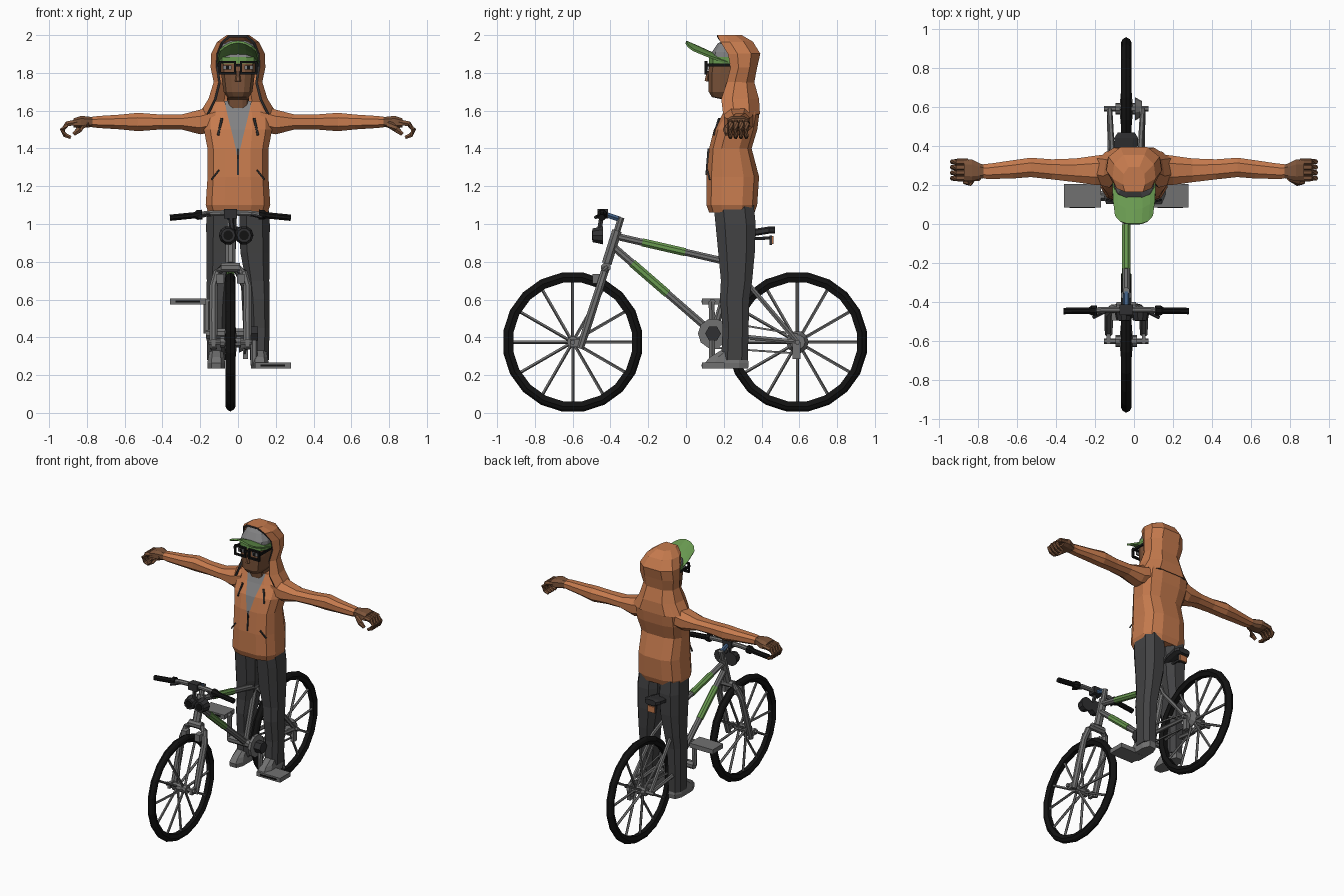
import bpy, bmesh, math
from mathutils import Vector as V

if "Cube" in bpy.data.objects:
    bpy.data.objects.remove(bpy.data.objects["Cube"])

def mat(name, r, g, b):
    m = bpy.data.materials.new(name)
    m.diffuse_color = (r, g, b, 1)
    m.use_nodes = True
    m.node_tree.nodes["Principled BSDF"].inputs["Base Color"].default_value = m.diffuse_color
    return m

ORANGE = mat("orange cloth", .56, .195, .075)
PANTS = mat("charcoal cloth", .055, .055, .057)
BLACK = mat("black rubber", .006, .006, .006)
METAL = mat("grey metal", .165, .165, .165)
GREEN = mat("green", .14, .32, .08)
SKIN = mat("brown skin", .20, .088, .042)
SHIRT = mat("shirt grey", .22, .22, .225)
DARK = mat("dark grey", .03, .03, .032)
BLUE = mat("blue metal", .05, .11, .22)
BX = -.04  # bike centre line

def finish(name, bm, *mats):
    bmesh.ops.recalc_face_normals(bm, faces=bm.faces)
    me = bpy.data.meshes.new(name)
    bm.to_mesh(me)
    bm.free()
    for m in mats:
        me.materials.append(m)
    ob = bpy.data.objects.new(name, me)
    bpy.context.collection.objects.link(ob)
    return ob

def loft(name, rings, *mats, closed=True, loop=False, caps=True):
    bm = bmesh.new()
    vs = [[bm.verts.new(p) for p in r] for r in rings]
    n = len(vs[0])
    pairs = list(zip(vs, vs[1:])) + ([(vs[-1], vs[0])] if loop else [])
    for a, b in pairs:
        for i in range(n if closed else n - 1):
            j = (i + 1) % n
            bm.faces.new((a[i], a[j], b[j], b[i]))
    if caps and closed and not loop:
        bm.faces.new(vs[0])
        bm.faces.new(vs[-1])
    return finish(name, bm, *mats)

def oval(c, u, v, n=12, e=3):
    """Rounded-square ring with half axes u and v."""
    f = lambda t: math.copysign(abs(t) ** (2 / e), t)
    ang = [math.tau * (i + .5) / n for i in range(n)]
    return [V(c) + V(u) * f(math.cos(a)) + V(v) * f(math.sin(a)) for a in ang]

def stack(name, rows, m, n=12, e=3, xc=0):
    """Upright body from rows of (z, half width, front y, back y[, centre x])."""
    rings = []
    for r in rows:
        z, w, f, b = r[:4]
        x = r[4] if len(r) > 4 else xc
        rings.append(oval((x, (f + b) / 2, z), (w, 0, 0), (0, (b - f) / 2, 0), n, e))
    return loft(name, rings, m)

def tube(name, pts, r, m, n=8):
    pts = [V(p) for p in pts]
    rs = r if isinstance(r, (list, tuple)) else [r] * len(pts)
    rings = []
    for i, p in enumerate(pts):
        d = (pts[min(i + 1, len(pts) - 1)] - pts[max(i - 1, 0)]).normalized()
        h = V((0, 1, 0)) if abs(d.x) > .7 else V((1, 0, 0))
        u = d.cross(h).normalized()
        rings.append(oval(p, u * rs[i], d.cross(u) * rs[i], n, 2))
    return loft(name, rings, m)

def box(name, c, s, m):
    bm = bmesh.new()
    bmesh.ops.create_cube(bm, size=1)
    for v in bm.verts:
        v.co = V(c) + V([v.co[i] * s[i] for i in range(3)])
    return finish(name, bm, m)

# ---------- rider: clothes ----------
stack("hoodie_body", [(1.06, .16, .12, .365), (1.10, .175, .105, .38), (1.25, .165, .105, .39),
      (1.40, .165, .12, .35), (1.50, .185, .145, .38), (1.58, .185, .19, .39),
      (1.65, .14, .22, .375)], ORANGE)
half = [(.8, 0), (1, .3), (.93, .72), (.5, 1)]
hood_rows = [(1.58, .2, .2, .385), (1.66, .15, .19, .38), (1.75, .122, .22, .355), (1.83, .138, .24, .37),
             (1.90, .135, .225, .387), (1.96, .105, .185, .35), (1.995, .055, .165, .29)]
arcs = [[V((s * fx * w, f + fy * (b - f), z)) for s, row in ((1, half), (-1, half[::-1])) for fx, fy in row]
        for z, w, f, b in hood_rows]
hood = loft("hood", arcs, ORANGE, DARK, closed=False)
bm = bmesh.new()
bm.from_mesh(hood.data)
bm.verts.ensure_lookup_table()
bm.faces.new(bm.verts[-8:])
bmesh.ops.recalc_face_normals(bm, faces=bm.faces)
bm.to_mesh(hood.data)
bm.free()
sol = hood.modifiers.new("thickness", 'SOLIDIFY')
sol.thickness, sol.offset, sol.material_offset_rim = .014, 0, 1

# shirt opening and zip as thin plates on the chest
vee = [(1.65, .072, .216), (1.58, .056, .186), (1.50, .036, .142), (1.40, .012, .117), (1.35, .004, .112)]
loft("shirt_front", [[V((-w, y, z)), V((w, y, z))] for z, w, y in vee], SHIRT, closed=False)
tube("zip", [(0, .118, 1.40), (0, .107, 1.26)], .006, DARK, 4)
for s in (1, -1):
    tube("drawstring", [(s * .085, .175, 1.56), (s * .105, .148, 1.47)], .007, DARK, 5)
    tube("pocket_zip", [(s * .10, .112, 1.285), (s * .14, .125, 1.235)], .006, DARK, 4)
    # sleeve: x, centre y, centre z, half depth, half height
    sl = [(.12, .28, 1.56, .085, .075), (.20, .275, 1.54, .08, .07), (.30, .275, 1.54, .065, .042),
          (.42, .28, 1.54, .055, .043), (.53, .29, 1.54, .053, .052), (.62, .28, 1.54, .05, .042),
          (.74, .27, 1.54, .042, .034), (.77, .27, 1.54, .04, .03)]
    loft("sleeve", [oval((s * x, y, z), (0, a, 0), (0, 0, b), 8, 2.3) for x, y, z, a, b in sl], ORANGE)
    # hand with curled fingers and thumb
    pm = [(.75, .27, 1.54, .03, .023), (.79, .27, 1.54, .042, .03), (.83, .275, 1.54, .058, .034),
          (.87, .275, 1.535, .056, .026)]
    loft("palm", [oval((s * x, y, z), (0, a, 0), (0, 0, b), 8) for x, y, z, a, b in pm], SKIN)
    for k in range(4):
        y = .235 + k * .028
        tube("finger", [(s * .85, y, 1.54), (s * .905, y, 1.53), (s * .93, y, 1.50), (s * .915, y, 1.47),
             (s * .885, y, 1.458)], [.016, .016, .014, .013, .01], SKIN, 6)
    tube("thumb", [(s * .80, .24, 1.53), (s * .84, .212, 1.50), (s * .87, .215, 1.475)], [.022, .018, .011], SKIN, 6)
    # trouser leg and shoe
    stack("trouser_leg", [(1.10, .08, .14, .365, s * .085), (1.0, .085, .15, .375, s * .088),
          (.85, .082, .165, .37, s * .09), (.70, .066, .18, .355, s * .103), (.60, .06, .175, .34, s * .11),
          (.45, .056, .19, .335, s * .114), (.28, .052, .182, .332, s * .114)], PANTS, 8, 2.8)
    stack("shoe", [(.235, .048, .10, .335, s * .115), (.265, .05, .095, .338, s * .115),
          (.295, .044, .12, .33, s * .115), (.33, .038, .18, .32, s * .115)], METAL, 8)

# ---------- rider: head ----------
stack("head", [(1.58, .06, .205, .31), (1.66, .06, .19, .31), (1.672, .058, .135, .31), (1.70, .078, .118, .32),
      (1.80, .092, .115, .34), (1.87, .1, .125, .345), (1.93, .09, .16, .33)], SKIN)
stack("cap_crown", [(1.865, .106, .122, .35), (1.91, .104, .135, .35), (1.955, .08, .165, .32),
      (1.972, .04, .2, .28)], SHIRT)
us = [-1, -.75, -.4, 0, .4, .75, 1]
brim = loft("cap_brim", [[V((.095 * u, .04 * u ** 4, 1.965 - .045 * u * u)) for u in us],
            [V((.106 * u, .07 + .055 * u * u, 1.935 - .05 * u * u)) for u in us],
            [V((.108 * u, .135 + .09 * u * u, 1.905 - .055 * u * u)) for u in us]], GREEN, closed=False)
sol = brim.modifiers.new("thickness", 'SOLIDIFY')
sol.thickness, sol.offset = .012, 0
stack("cap_band", [(1.85, .107, .119, .352), (1.885, .108, .12, .352)], GREEN)
tube("nose", [(0, .118, 1.81), (0, .112, 1.755)], [.008, .016], SKIN, 6)
for s in (1, -1):
    cx = s * .056
    for dz in (.03, -.03):
        box("glasses_rim", (cx, .106, 1.828 + dz), (.09, .016, .012), BLACK)
    for dx in (.04, -.04):
        box("glasses_rim_side", (cx + dx, .106, 1.828), (.012, .016, .06), BLACK)
    box("eye_white", (cx, .116, 1.828), (.045, .008, .022), SHIRT)
    box("pupil", (cx, .112, 1.828), (.017, .008, .02), BLACK)
    box("glasses_arm", (s * .103, .17, 1.842), (.01, .13, .016), BLACK)
box("glasses_bridge", (0, .106, 1.84), (.035, .014, .012), BLACK)

# ---------- bike: wheels ----------
ZW, FY, RY = .375, -.60, .59
prof = [(.318, -.016), (.345, -.027), (.362, -.018), (.372, 0), (.362, .018), (.345, .027), (.318, .016)]
for nm, cy in (("front", FY), ("rear", RY)):
    loft(nm + "_tyre", [[V((BX + w, cy + r * math.cos(a), ZW + r * math.sin(a))) for r, w in prof]
         for a in (math.tau * (i + .5) / 20 for i in range(20))], BLACK, loop=True)
    for i in range(12):
        a = math.tau * i / 12
        d = V((0, math.cos(a), math.sin(a)))
        c = V((BX, cy, ZW))
        tube(nm + "_spoke", [c + V((.025 * (-1) ** i, 0, 0)) + d * .02, c + d * .325], .009, METAL, 5)
    tube(nm + "_hub", [(BX - .055, cy, ZW), (BX + .055, cy, ZW)], .03, METAL, 10)
    tube(nm + "_axle", [(BX - .115, cy, ZW), (BX + .115, cy, ZW)], .014, METAL, 6)

# ---------- bike: frame ----------
def banded(name, a, b, t0, t1, r):
    """Metal tube with a painted green middle section."""
    a, b = V(a), V(b)
    tube(name, [a, b], r, METAL)
    tube(name + "_band", [a.lerp(b, t0), a.lerp(b, t1)], r + .003, GREEN)

banded("top_tube", (BX, -.37, .935), (BX, .26, .79), .22, .58, .02)
banded("down_tube", (BX, -.385, .88), (BX, .145, .42), .19, .54, .021)
tube("seat_tube", [(BX, .145, .42), (BX, .265, .82)], .02, METAL)
tube("seat_post", [(BX, .265, .82), (BX, .31, .95)], .014, METAL)
tube("head_tube", [(BX, -.365, .965), (BX, -.42, .79)], .028, METAL)
tube("steerer", [(BX, -.343, 1.035), (BX, -.39, .88)], .019, METAL)
tube("fork_crown", [(BX - .05, -.425, .77), (BX + .05, -.425, .77)], .026, METAL)
for s in (1, -1):
    q = lambda x, y, z: (BX + s * x, y, z)
    tube("fork_leg", [q(.03, -.422, .775), q(.07, -.433, .742), q(.09, -.455, .67), q(.09, -.51, .50),
         q(.09, -.56, .34)], [.022, .022, .022, .024, .02], METAL)
    box("dropout", q(.09, -.58, .37), (.02, .07, .04), METAL)
    box("front_brake", q(.055, -.47, .71), (.04, .05, .05), METAL)
    tube("seat_stay", [q(.02, .25, .78), q(.07, .34, .67), q(.085, RY, ZW)], .014, METAL, 6)
    tube("chain_stay", [q(.02, .145, .42), q(.08, .28, .405), q(.085, RY, ZW)], .014, METAL, 6)
    # cranks and pedals: one up, one down
    zp = .42 - s * .17
    tube("crank", [q(.125, .14, .42), q(.125, .135, zp)], .018, METAL, 6)
    box("pedal", q(.225, .145, zp), (.19, .12, .032), METAL)
    box("pedal_slot", q(.225, .084, zp), (.13, .006, .01), BLACK)
    tube("pedal_pin", [q(.11, .14, zp), q(.18, .14, zp)], .016, METAL, 6)
    # handlebar side and grip
    tube("handlebar_half", [q(0, -.44, 1.06), q(.12, -.44, 1.055), q(.2, -.445, 1.045)], .016, METAL)
    tube("grip", [q(.15, -.443, 1.05), q(.175, -.443, 1.048), q(.19, -.444, 1.046), q(.32, -.446, 1.033)],
         [.028, .028, .018, .018], BLACK)
    tube("brake_lever", [q(.11, -.45, 1.05), q(.17, -.48, 1.035)], .009, DARK, 5)
    tube("lamp", [(-.01 + s * .042, -.495, .94), (-.01 + s * .042, -.44, .94)], [.038, .05], DARK, 10)
    tube("lamp_ring", [(-.01 + s * .042, -.498, .94), (-.01 + s * .042, -.492, .94)], .026, BLACK, 10)
tube("stem", [(BX, -.35, 1.025), (BX, -.44, 1.055)], .016, BLUE, 6)
box("bar_clamp", (BX, -.44, 1.055), (.07, .055, .05), DARK)
tube("lamp_bracket", [(BX, -.445, 1.05), (BX + .01, -.46, .96)], .014, DARK, 6)

# ---------- bike: drive and saddle ----------
tube("bottom_bracket", [(BX - .13, .143, .42), (BX + .13, .143, .42)], .028, METAL)
tube("chainring", [(BX + .075, .143, .42), (BX + .095, .143, .42)], .08, METAL, 10)
tube("chainring_bolt", [(BX + .095, .143, .42), (BX + .145, .143, .42)], .042, DARK, 6)
tube("cogs", [(BX + .045, RY, ZW), (BX + .08, RY, ZW)], [.06, .04], METAL, 10)
for z0, z1 in ((.49, .415), (.345, .315)):
    tube("chain", [(BX + .083, .145, z0), (BX + .075, RY, z1)], .007, METAL, 4)
box("gear_changer", (BX + .08, .585, .33), (.025, .04, .09), METAL)
sd = [(.19, .015, .945), (.27, .025, .948), (.36, .06, .955), (.44, .065, .968), (.47, .045, .968)]
loft("saddle", [oval((BX, y, z), (w, 0, 0), (0, 0, .02), 8) for y, w, z in sd], DARK)
tube("reflector_arm", [(BX, .31, .92), (BX, .45, .925)], .009, DARK, 5)
box("reflector_holder", (BX, .448, .915), (.06, .014, .05), DARK)
box("reflector", (BX, .459, .915), (.056, .008, .044), ORANGE)
